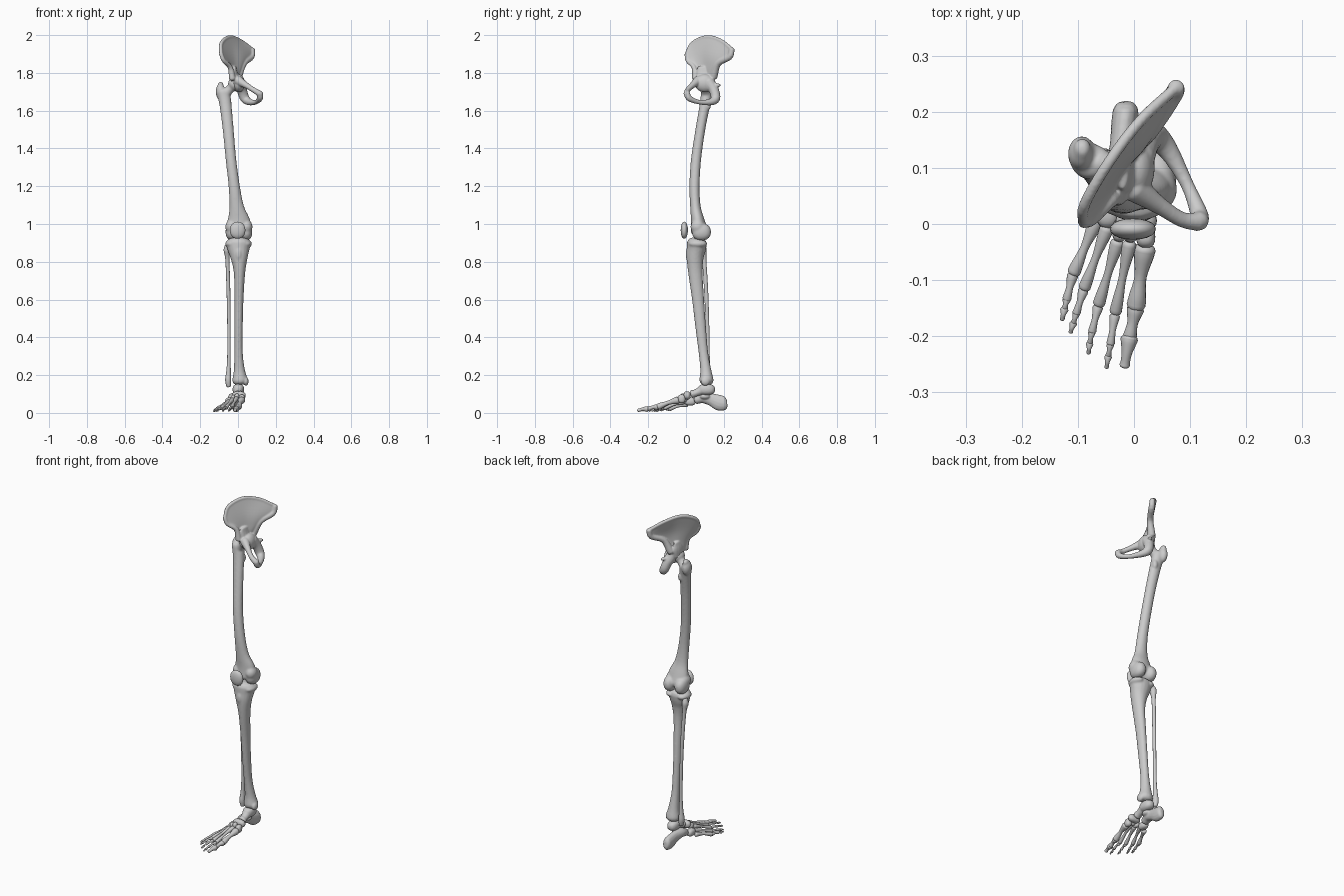
import bpy, bmesh, math
from mathutils import Vector


def spline(pts, n):
    """Catmull-Rom resampling of tuples of any length"""
    pts = [Vector(p) for p in pts]
    out = []
    for i in range(len(pts) - 1):
        b, c = pts[i], pts[i + 1]
        a = pts[i - 1] if i else b * 2 - c
        d = pts[i + 2] if i + 2 < len(pts) else c * 2 - b
        for k in range(n):
            t = k / n
            out.append(0.5 * (b * 2 + (c - a) * t + (a * 2 - b * 5 + c * 4 - d) * t ** 2
                              + (b * 3 - a - c * 3 + d) * t ** 3))
    return out + [pts[-1]]


def loft(bm, rings):
    """Closed skin through rings of points"""
    rings = [[bm.verts.new(p) for p in r] for r in rings]
    n = len(rings[0])
    faces = [bm.faces.new(rings[0][::-1]), bm.faces.new(rings[-1])]
    for a, b in zip(rings, rings[1:]):
        for k in range(n):
            j = (k + 1) % n
            faces.append(bm.faces.new((a[k], a[j], b[j], b[k])))
    bmesh.ops.recalc_face_normals(bm, faces=faces)


def tube(bm, secs, sides=14, n=4):
    """Loft of elliptical sections (x, y, z, side radius, depth radius) with rounded ends"""
    secs = [tuple(s) if len(s) == 5 else tuple(s) + (s[3],) for s in secs]
    s = spline(secs, n)
    P = [Vector(v[:3]) for v in s]
    R = [(max(v[3], .002), max(v[4], .002)) for v in s]
    d0, d1 = (P[0] - P[1]).normalized(), (P[-1] - P[-2]).normalized()
    m0, m1 = min(R[0]), min(R[-1])
    for h, w in ((.3, .87), (.5, .5)):
        P.insert(0, Vector(s[0][:3]) + d0 * m0 * h)
        R.insert(0, (s[0][3] * w, s[0][4] * w))
        P.append(Vector(s[-1][:3]) + d1 * m1 * h)
        R.append((s[-1][3] * w, s[-1][4] * w))
    rings = []
    for i, p in enumerate(P):
        d = (P[min(i + 1, len(P) - 1)] - P[max(i - 1, 0)]).normalized()
        ref = Vector((1, 0, 0)) if abs(d.x) < .93 else Vector((0, 1, 0))
        u = (ref - d * ref.dot(d)).normalized()
        v = d.cross(u)
        rings.append([p + u * R[i][0] * math.cos(a) + v * R[i][1] * math.sin(a)
                      for a in (2 * math.pi * k / sides for k in range(sides))])
    loft(bm, rings)


def blob(bm, c, r, power=1.0):
    """Ellipsoid; power below 1 makes it boxier"""
    vs = bmesh.ops.create_uvsphere(bm, u_segments=20, v_segments=12, radius=1)['verts']
    for v in vs:
        v.co = Vector([c[i] + r[i] * math.copysign(abs(v.co[i]) ** power, v.co[i]) for i in range(3)])


def finish(name, bm, voxel=0, smooth=3):
    me = bpy.data.meshes.new(name)
    for f in bm.faces:
        f.smooth = True
    bm.to_mesh(me)
    bm.free()
    ob = bpy.data.objects.new(name, me)
    bpy.context.collection.objects.link(ob)
    if voxel:
        m = ob.modifiers.new("fuse", 'REMESH')
        m.mode, m.voxel_size, m.use_smooth_shade = 'VOXEL', voxel, True
        m = ob.modifiers.new("soften", 'SMOOTH')
        m.factor, m.iterations = .5, smooth


def bone(name, secs):
    bm = bmesh.new()
    tube(bm, secs)
    finish(name, bm)


# hip bone: curved iliac blade, anterior to posterior in each row
bm = bmesh.new()
rows = [
    [(-.03, .05, 1.77), (-.033, .075, 1.77), (-.02, .10, 1.77), (-.005, .125, 1.77), (.0, .145, 1.78)],
    [(-.042, .042, 1.83), (-.042, .065, 1.83), (-.022, .1, 1.83), (.01, .135, 1.83), (.03, .17, 1.85)],
    [(-.075, .008, 1.865), (-.062, .05, 1.89), (-.03, .10, 1.90), (.02, .155, 1.89), (.07, .23, 1.885)],
    [(-.09, .003, 1.90), (-.088, .035, 1.958), (-.045, .11, 1.99), (.012, .185, 1.97), (.075, .243, 1.925)]]
cols = [spline(c, 5) for c in zip(*[[Vector(p) for p in spline(r, 5)] for r in rows])]
half = Vector((.006, -.005, 0))
loft(bm, [[p + half for p in r] + [p - half for p in r[::-1]] for r in zip(*cols)])
# crest and blade borders
tube(bm, [p + (.010,) for p in rows[3]])
tube(bm, [r[0] + (t,) for r, t in zip(rows, (.018, .013, .011, .011))])
tube(bm, [r[4] + (t,) for r, t in zip(rows, (.022, .017, .017, .015))])
tube(bm, [(-.012, .1, 1.75, .03, .045), (-.02, .1, 1.79, .022, .048), (-.02, .1, 1.83, .012, .04)])
# socket, pubic and ischial branches, spine
blob(bm, (.003, .1, 1.745), (.034, .055, .048))
tube(bm, [(.0, .065, 1.76, .026), (.045, .033, 1.733, .016), (.085, .008, 1.708, .014), (.114, .004, 1.69, .017)])
tube(bm, [(.116, .004, 1.692, .017), (.116, .018, 1.665, .016), (.095, .07, 1.645, .012),
          (.062, .13, 1.646, .018), (.036, .156, 1.665, .025), (.02, .147, 1.71, .027), (.005, .12, 1.75, .033)])
tube(bm, [(.02, .15, 1.735, .014), (.036, .178, 1.735, .008)])
finish("hip_bone", bm, .004)

# femur: shaft, head and neck, trochanters, condyles
bm = bmesh.new()
tube(bm, [(-.078, .112, 1.70, .036, .032), (-.066, .100, 1.63, .032, .028), (-.052, .076, 1.5, .029, .026),
          (-.037, .053, 1.34, .028, .027), (-.02, .045, 1.2, .030, .027), (-.007, .05, 1.09, .039, .028),
          (.003, .062, 1.02, .060, .036), (.005, .070, .965, .066, .046)], 18)
tube(bm, [(-.075, .11, 1.68, .03), (-.045, .103, 1.712, .024), (-.018, .098, 1.737, .028)])
blob(bm, (-.015, .097, 1.742), (.038, .038, .038))
blob(bm, (-.093, .125, 1.70), (.025, .032, .045))
blob(bm, (-.092, .133, 1.735), (.016, .02, .018))
blob(bm, (-.048, .116, 1.63), (.016, .017, .028))
for s in (-1, 1):
    blob(bm, (.005 + s * .037, .082, .958), (.034, .051, .046), .9)
    blob(bm, (.005 + s * .040, .062, .985), (.032, .038, .038))
finish("femur", bm, .005, 8)

# kneecap
bm = bmesh.new()
blob(bm, (-.002, -.009, .967), (.041, .019, .045), .95)
finish("kneecap", bm)

# tibia: plateau, triangular shaft, ankle end
bm = bmesh.new()
tube(bm, [(.003, .058, .90, .067, .053), (.003, .055, .87, .060, .051), (.006, .048, .82, .045, .045),
          (.008, .05, .74, .030, .038), (.005, .064, .6, .024, .032), (.003, .078, .45, .022, .028),
          (.003, .092, .32, .022, .025), (.007, .104, .23, .029, .029), (.010, .108, .18, .040, .037),
          (.011, .108, .168, .040, .037)], 18)
for s in (-1, 1):
    blob(bm, (.003 + s * .036, .063, .895), (.035, .049, .023))
blob(bm, (.003, .013, .84), (.018, .015, .038))
blob(bm, (.003, .06, .914), (.012, .015, .012))
blob(bm, (.042, .102, .167), (.014, .024, .024))
finish("tibia", bm, .005, 5)

# fibula
bone("fibula", [(-.057, .088, .885, .013, .015), (-.058, .09, .86, .018, .02), (-.056, .096, .81, .011, .012),
                (-.051, .106, .66, .010, .011), (-.048, .113, .48, .009, .010), (-.048, .116, .3, .009, .010),
                (-.050, .117, .22, .012, .014), (-.052, .116, .175, .016, .019), (-.050, .117, .142, .012, .014)])

# ankle and heel
bm = bmesh.new()
blob(bm, (.002, .108, .124), (.031, .047, .030), .85)
tube(bm, [(.002, .08, .118, .025, .024), (.004, .05, .105, .021, .019), (.004, .034, .1, .025, .022)])
finish("talus", bm, .004)
bm = bmesh.new()
tube(bm, [(-.032, .055, .068, .023, .022), (-.027, .09, .078, .028, .027), (-.021, .135, .070, .023, .034),
          (-.017, .175, .054, .024, .042), (-.015, .202, .050, .023, .038), (-.015, .208, .050, .020, .032)])
blob(bm, (-.004, .1, .087), (.022, .028, .016))
finish("heel_bone", bm, .004)

# midfoot bones
for name, c, r in (("navicular", (.004, .006, .092), (.037, .019, .022)),
                   ("cuneiform_inner", (.021, -.023, .074), (.017, .020, .023)),
                   ("cuneiform_middle", (-.006, -.017, .083), (.013, .016, .019)),
                   ("cuneiform_outer", (-.026, -.012, .076), (.013, .020, .019)),
                   ("cuboid", (-.047, .022, .06), (.021, .030, .021))):
    bm = bmesh.new()
    blob(bm, c, r, .8)
    finish(name, bm)


def long_bone(name, a, b, r0, r1, waist):
    """Small bone with flared ends between two joints"""
    a, b = Vector(a), Vector(b)
    prof = ((.05, r0), (.18, r0 * .9), (.5, waist), (.8, r1 * .9), (.95, r1))
    bone(name, [tuple(a.lerp(b, t) + Vector((0, 0, .004 * math.sin(t * math.pi)))) + (r, r) for t, r in prof])


# toes: metatarsal radius, then joint positions from midfoot to tip
toes = [
    (.017, (.02, -.040, .068), (.003, -.15, .031), (-.008, -.203, .020), (-.017, -.254, .012)),
    (.011, (-.007, -.03, .077), (-.034, -.162, .027), (-.042, -.215, .022), (-.046, -.236, .014), (-.049, -.256, .009)),
    (.011, (-.028, -.028, .070), (-.064, -.147, .025), (-.075, -.193, .020), (-.079, -.213, .013), (-.081, -.230, .009)),
    (.011, (-.047, -.004, .060), (-.09, -.118, .023), (-.103, -.160, .018), (-.108, -.177, .012), (-.113, -.193, .008)),
    (.012, (-.066, .008, .045), (-.109, -.09, .020), (-.120, -.135, .015), (-.124, -.152, .011), (-.128, -.170, .008))]
for i, (r, *j) in enumerate(toes, 1):
    long_bone(f"metatarsal_{i}", j[0], j[1], r * 1.15, r, r * .64)
    for k in range(1, len(j) - 1):
        s = r * (.92 if i == 1 else .85 if k == 1 else .62)
        last = k == len(j) - 2
        long_bone(f"toe_{i}_phalanx_{k}", j[k], j[k + 1], s, s * (.6 if last else .8), s * .62)
